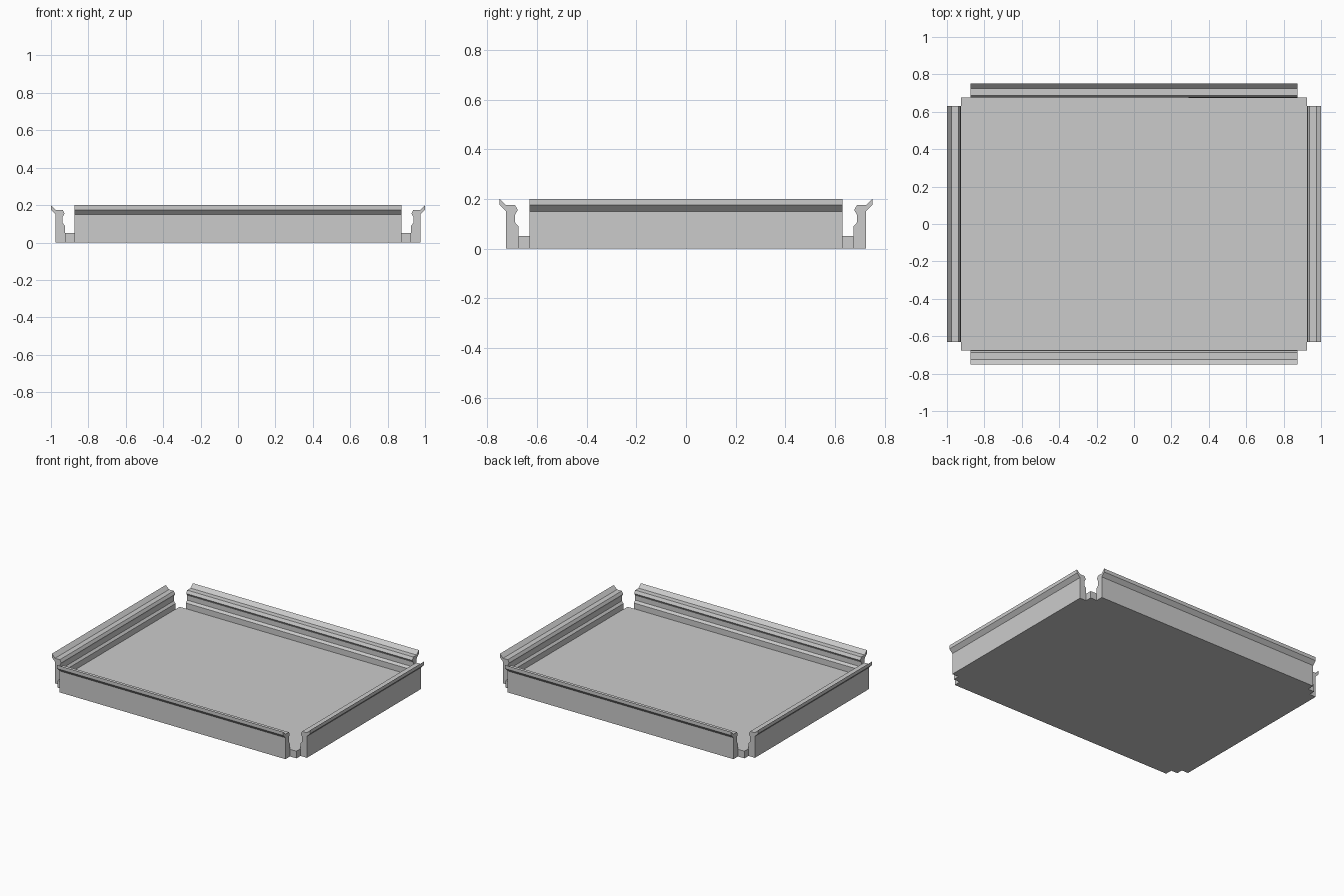
import bpy
import bmesh
from mathutils import Matrix, Vector
from math import pi

if "Cube" in bpy.data.objects:
    bpy.data.objects.remove(bpy.data.objects["Cube"], do_unlink=True)

grey = bpy.data.materials.new("light grey")
grey.use_nodes = True
colour = (0.6, 0.6, 0.6, 1)
grey.diffuse_color = colour
grey.node_tree.nodes["Principled BSDF"].inputs["Base Color"].default_value = colour

# Wall section: (offset outward from the inner face, height)
SECTION = [(0, 0), (0.05, 0), (0.05, 0.15), (0.075, 0.175), (0.075, 0.2),
           (0.05, 0.175), (0.013, 0.175), (0.002, 0.155), (0.013, 0.137),
           (0.013, 0.105), (0, 0.09)]


def finish(name, bm):
    bmesh.ops.recalc_face_normals(bm, faces=bm.faces)
    mesh = bpy.data.meshes.new(name)
    bm.to_mesh(mesh)
    bm.free()
    mesh.materials.append(grey)
    obj = bpy.data.objects.new(name, mesh)
    bpy.context.collection.objects.link(obj)


def wall(name, distance, half_length, angle):
    """Extrude the wall section along y, then turn it to its side."""
    bm = bmesh.new()
    face = bm.faces.new([bm.verts.new((distance + d, -half_length, z)) for d, z in SECTION])
    ext = bmesh.ops.extrude_face_region(bm, geom=[face])
    moved = [v for v in ext["geom"] if isinstance(v, bmesh.types.BMVert)]
    bmesh.ops.translate(bm, verts=moved, vec=Vector((0, 2 * half_length, 0)))
    bmesh.ops.rotate(bm, verts=bm.verts, cent=(0, 0, 0), matrix=Matrix.Rotation(angle, 3, 'Z'))
    finish(name, bm)


# Tray floor
bm = bmesh.new()
bmesh.ops.create_cube(bm, size=1)
bmesh.ops.scale(bm, verts=bm.verts, vec=(1.85, 1.35, 0.05))
bmesh.ops.translate(bm, verts=bm.verts, vec=(0, 0, 0.025))
finish("tray_floor", bm)

# Four side walls with open corners
wall("left_wall", 0.925, 0.63, 0)
wall("back_wall", 0.675, 0.875, pi / 2)
wall("right_wall", 0.925, 0.63, pi)
wall("front_wall", 0.675, 0.875, -pi / 2)
